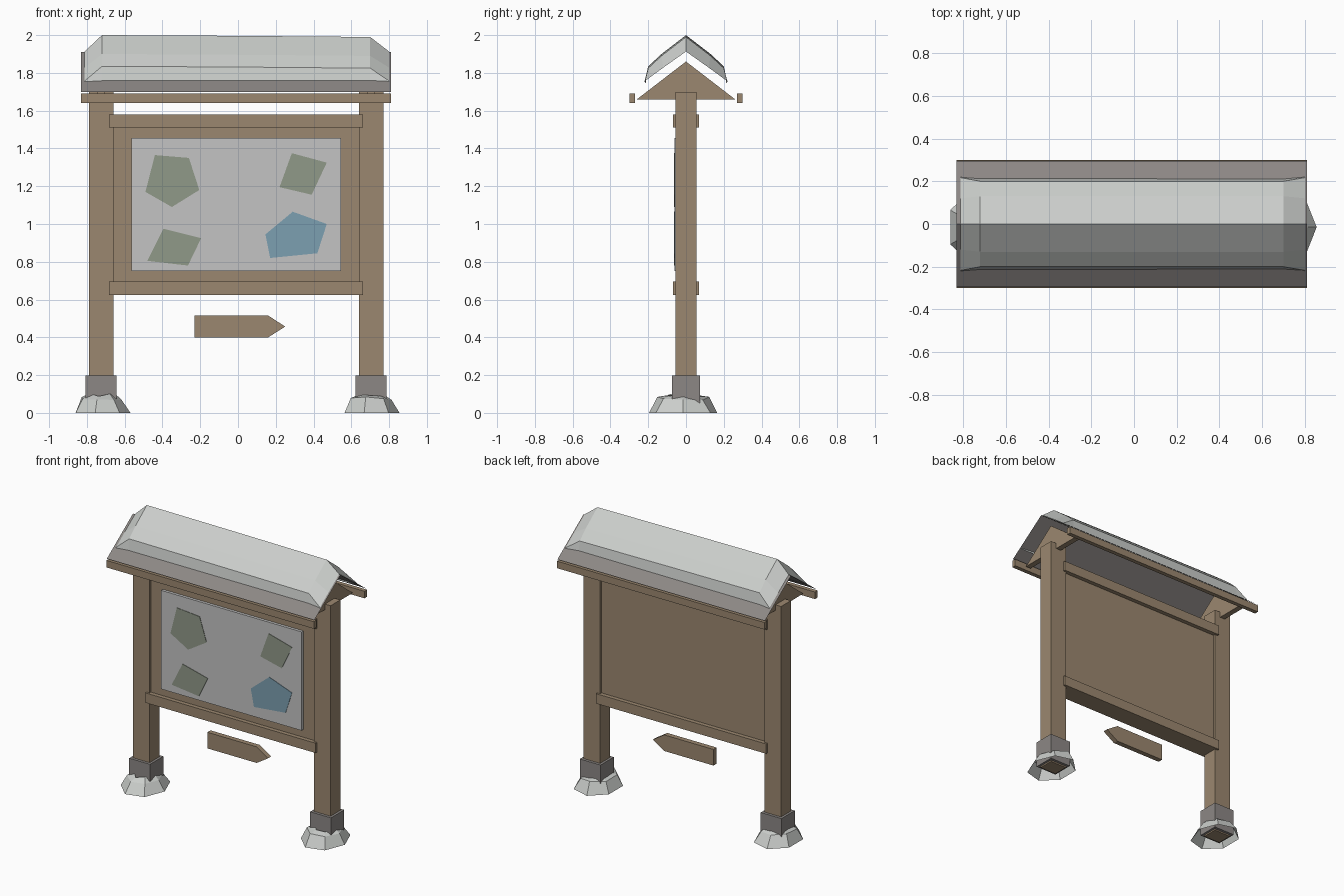
import bpy, math, random
from mathutils import Vector

random.seed(4)
cube = bpy.data.objects.get("Cube")
if cube:
    bpy.data.objects.remove(cube, do_unlink=True)


def material(name, r, g, b):
    m = bpy.data.materials.new(name)
    m.use_nodes = True
    m.diffuse_color = (r, g, b, 1)
    m.node_tree.nodes["Principled BSDF"].inputs["Base Color"].default_value = (r, g, b, 1)
    return m


wood = material("brown wood", 0.33, 0.245, 0.16)
slate = material("dark grey", 0.265, 0.245, 0.235)
snow = material("snow", 0.60, 0.62, 0.60)
paper = material("pale paper", 0.55, 0.55, 0.55)
green = material("faded green", 0.28, 0.32, 0.25)
blue = material("faded blue", 0.20, 0.35, 0.44)


def mesh(name, verts, faces, mat):
    me = bpy.data.meshes.new(name)
    me.from_pydata(verts, [], faces)
    me.materials.append(mat)
    ob = bpy.data.objects.new(name, me)
    bpy.context.collection.objects.link(ob)
    return ob


def rings(name, sections, mat, closed=True, caps=True):
    """Skin a row of equal cross-sections."""
    n = len(sections[0])
    verts = [v for s in sections for v in s]
    faces = []
    for k in range(len(sections) - 1):
        for i in range(n if closed else n - 1):
            j = (i + 1) % n
            faces.append((k * n + i, k * n + j, (k + 1) * n + j, (k + 1) * n + i))
    if caps:
        faces += [tuple(range(n))[::-1], tuple(range(len(verts) - n, len(verts)))]
    return rings_fix(mesh(name, verts, faces, mat))


def rings_fix(ob):
    # consistent outward normals
    import bmesh
    bm = bmesh.new()
    bm.from_mesh(ob.data)
    bmesh.ops.recalc_face_normals(bm, faces=bm.faces)
    bm.to_mesh(ob.data)
    bm.free()
    return ob


def box(name, x0, x1, y0, y1, z0, z1, mat):
    base = [(x0, y0), (x1, y0), (x1, y1), (x0, y1)]
    return rings(name, [[(x, y, z) for x, y in base] for z in (z0, z1)], mat)


def plate(name, outline, y0, y1, mat):
    """Extrude an x-z outline along y."""
    return rings(name, [[(x, y, z) for x, z in outline] for y in (y0, y1)], mat)


MID = -0.01   # centre line of the frame

# Posts, collars, gables and snow mounds
for label, side in (("right", -1), ("left", 1)):
    cx = MID + side * 0.715
    box(label + "_post", cx - 0.065, cx + 0.065, -0.055, 0.055, 0, 1.70, wood)
    box(label + "_post_collar", cx - 0.082, cx + 0.082, -0.075, 0.075, 0.01, 0.197, slate)
    gable = [(-0.26, 1.66), (0.26, 1.66), (0, 1.86)]
    rings(label + "_gable", [[(cx + d, y, z) for y, z in gable] for d in (-0.02, 0.02)], wood)

    mx, sections = cx - 0.003 * side, []
    for scale, z in ((1, 0), (0.72, 0.078), (0.45, 0.098)):
        ring = []
        for i in range(7):
            a = math.tau * i / 7
            s = scale * (random.uniform(0.93, 1.07) if z else 1)
            ring.append((mx + 0.153 * s * math.cos(a), -0.015 + 0.185 * s * math.sin(a),
                         z + (random.uniform(-0.012, 0.01) if z else 0)))
        sections.append(ring)
    rings(label + "_snow_mound", sections, snow, caps=False)

# Notice board and rails
box("board", -0.67, 0.65, -0.04, 0.04, 0.66, 1.55, wood)
box("bottom_rail", -0.683, 0.663, -0.07, 0.07, 0.625, 0.695, wood)
box("top_rail", -0.683, 0.663, -0.07, 0.07, 1.51, 1.58, wood)
box("poster", -0.565, 0.545, -0.06, -0.035, 0.75, 1.455, paper)

# Coloured patches on the poster
patches = [
    ("upper_right_patch", green, [(-0.44, 1.365), (-0.26, 1.35), (-0.205, 1.18), (-0.35, 1.09), (-0.49, 1.17)]),
    ("upper_left_patch", green, [(0.285, 1.375), (0.47, 1.325), (0.39, 1.155), (0.22, 1.195)]),
    ("lower_right_patch", green, [(-0.395, 0.975), (-0.195, 0.925), (-0.265, 0.78), (-0.48, 0.805)]),
    ("lower_left_patch", blue, [(0.29, 1.065), (0.47, 1.0), (0.42, 0.845), (0.17, 0.82), (0.145, 0.945)]),
]
for name, mat, outline in patches:
    plate(name, outline, -0.063, -0.058, mat)

# Arrow sign
plate("arrow_sign", [(-0.23, 0.40), (0.16, 0.40), (0.25, 0.457), (0.16, 0.515), (-0.23, 0.515)],
      -0.018, 0.018, wood)

# Thin roof sheets and eave boards
for label, s in (("front", -1), ("back", 1)):
    mesh(label + "_roof", [(-0.83, 0, 1.91), (0.81, 0, 1.91), (0.81, s * 0.295, 1.70), (-0.83, s * 0.295, 1.70)],
         [(0, 1, 2, 3) if s > 0 else (3, 2, 1, 0)], slate).data.flip_normals()
    y0, y1 = sorted((s * 0.27, s * 0.30))
    box(label + "_eave_board", -0.83, 0.81, y0, y1, 1.64, 1.69, wood)

# Snow cap on the roof, sloping down to the sheets at both ends
low = [(0.22, 1.753), (0.217, 1.757), (0.12, 1.828), (0, 1.913)]
high = [(0.213, 1.757), (0.2, 1.835), (0.13, 1.90), (0, 2.0)]


def section(x, half, drop=0):
    pts = [(-y, z) for y, z in half] + [(y, z) for y, z in half[-2::-1]]
    return [(x, y, z - drop) for y, z in pts]


rings("snow_cap", [section(-0.812, low), section(-0.72, high), section(0, high, 0.004),
                   section(0.70, high, 0.01), section(0.80, low)], snow, closed=False, caps=False)
